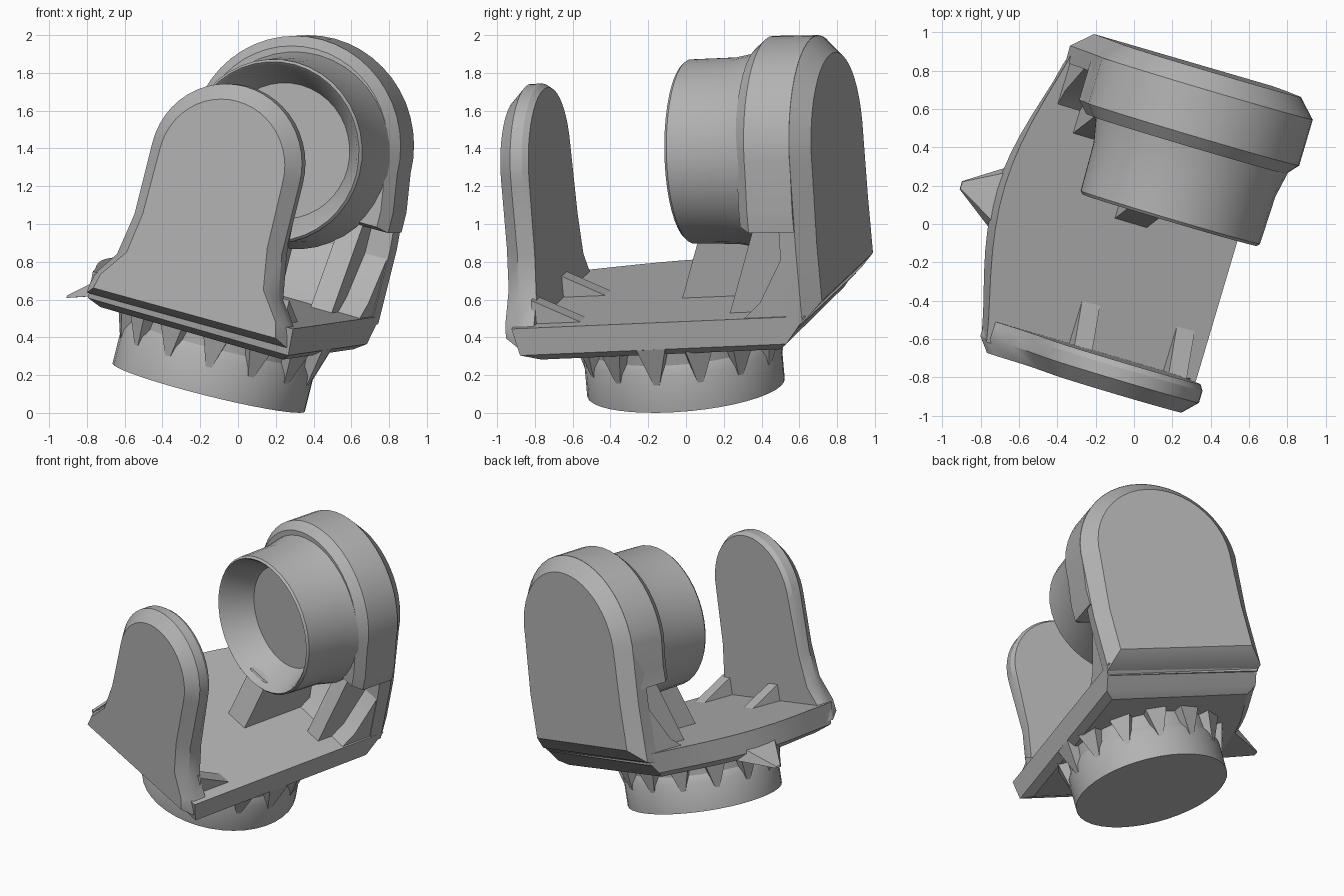
import bpy, bmesh
from math import sin, cos, pi
from mathutils import Vector, Matrix

cube = bpy.data.objects.get("Cube")
if cube:
    bpy.data.objects.remove(cube)

# Tilted frame of the bracket: u across, v front to back, w up the arms
W = Vector((0.25, -0.09, 1)).normalized()
U = Vector((0.96, -0.28, -0.265)).normalized()
V = W.cross(U)
FRAME = Matrix((U, V, W)).transposed().to_4x4()
FRAME.translation = (-0.155, 0, 0.135)

grey = bpy.data.materials.new("plain grey")
GREY = (0.45, 0.45, 0.45, 1)
grey.diffuse_color = GREY
grey.use_nodes = True
grey.node_tree.nodes["Principled BSDF"].inputs["Base Color"].default_value = GREY


def loft(name, rings):
    """Skin matching rings of points and cap both ends."""
    bm = bmesh.new()
    loops = [[bm.verts.new(p) for p in ring] for ring in rings]
    n = len(loops[0])
    for a, b in zip(loops, loops[1:]):
        for i in range(n):
            j = (i + 1) % n
            bm.faces.new((a[i], a[j], b[j], b[i]))
    bm.faces.new(loops[0])
    bm.faces.new(loops[-1])
    bmesh.ops.recalc_face_normals(bm, faces=bm.faces)
    bm.transform(FRAME)
    mesh = bpy.data.meshes.new(name)
    bm.to_mesh(mesh)
    bm.free()
    mesh.materials.append(grey)
    obj = bpy.data.objects.new(name, mesh)
    bpy.context.collection.objects.link(obj)
    bpy.context.view_layer.objects.active = obj
    obj.select_set(True)
    bpy.ops.object.shade_smooth_by_angle(angle=0.5)
    obj.select_set(False)


def arch(v, radius, centre, feet, shift=0.0):
    """Round-topped outline at depth v; feet are (half width, height), low to high."""
    right = [(x, v, z) for x, z in feet]
    top = [(shift + radius * cos(pi * i / 24), v, centre + radius * sin(pi * i / 24))
           for i in range(25)]
    left = [(-x, v, z) for x, z in reversed(feet)]
    return right + top + left


def circle(r, n=40):
    return [(r * cos(2 * pi * i / n), r * sin(2 * pi * i / n)) for i in range(n)]


def wedge(name, u, half, profile):
    """Extrude a (v, w) profile sideways around u."""
    loft(name, [[(u + s * half, v, w) for v, w in profile] for s in (-1, 1)])


# Round foot with a slight neck
loft("foot_disc", [[(x, y, w) for x, y in circle(r)]
                   for r, w in ((0.525, 0), (0.525, 0.2), (0.5, 0.25), (0.51, 0.38))])

# Teeth flaring from the foot to the floor plate
for k in range(14):
    a = 2 * pi * k / 14
    out, side = Vector((cos(a), sin(a), 0)), Vector((-sin(a), cos(a), 0))
    low, high = Vector((0, 0, 0.15)), Vector((0, 0, 0.36))
    loft("foot_tooth", [[out * 0.42 - side * s + high, out * 0.58 - side * s + high,
                         out * 0.525 - side * s * 0.2 + low] for s in (-0.08, 0.08)])


# Floor plate with a bulging side, rising slightly to the back and the bulge
def floor_outline(w, inset, front, back):
    n = 14
    edge = [(0.585 - inset, front), (0.575 - inset, back)]
    for i in range(n + 1):
        t = i / n
        edge.append((-0.56 + inset - 0.15 * sin(pi * t) ** 1.2, back + (front - back) * t))
    return [(u, v, w + 0.025 * v - 0.01 * u) for u, v in edge]


loft("floor_plate", [floor_outline(0.325, 0.05, -0.62, 0.7),
                     floor_outline(0.365, 0, -0.72, 0.75),
                     floor_outline(0.512, 0, -0.755, 0.87)])

# Thin front arm, flared at its foot, with a deep front bevel
feet = [(0.57, 0.38), (0.56, 0.48), (0.46, 0.62), (0.42, 0.85)]
inner_feet = [(0.52, 0.42), (0.5, 0.5), (0.39, 0.65), (0.355, 0.87)]
loft("front_arm", [arch(-0.81, 0.35, 1.23, inner_feet),
                   arch(-0.735, 0.42, 1.24, feet),
                   arch(-0.67, 0.42, 1.24, feet),
                   arch(-0.64, 0.4, 1.24, feet)])

# Back arm with a bevelled rear face
TOP, LEAN = 1.306, -0.03
loft("back_arm", [arch(0.76, 0.565, TOP, [(0.57, 0.46), (0.57, 0.9)], LEAN),
                  arch(0.85, 0.58, TOP, [(0.58, 0.49), (0.58, 0.9)], LEAN),
                  arch(0.945, 0.49, TOP, [(0.5, 0.59), (0.5, 0.9)], LEAN)])

# Thick head on the back arm, ending in a ledge
loft("back_arm_head", [arch(0.54, 0.53, TOP, [(0.53, 1.01), (0.53, 1.1)], LEAN),
                       arch(0.6, 0.582, TOP, [(0.582, 0.99), (0.582, 1.1)], LEAN),
                       arch(0.85, 0.582, TOP, [(0.582, 0.99), (0.582, 1.1)], LEAN)])

# Sloped fillet at the foot of the back arm
wedge("back_fillet", 0, 0.565, [(0.46, 0.46), (0.82, 0.46), (0.82, 0.86), (0.76, 0.84), (0.62, 0.6)])

# Hollow round boss facing the front arm, flaring into the head
loft("boss_cup", [[(x - 0.01, v, 1.288 + z) for x, z in circle(r)]
                  for r, v in ((0.36, 0.35), (0.46, 0.15), (0.475, 0.135),
                               (0.488, 0.15), (0.495, 0.41), (0.525, 0.56))])

# Ribs under the boss and head
wedge("boss_rib", 0, 0.09, [(0.04, 0.48), (0.6, 0.48), (0.6, 0.9), (0.18, 0.86)])
for side in (-1, 1):
    wedge("side_rib", side * 0.38, 0.06, [(0.4, 0.48), (0.8, 0.48), (0.8, 1.02), (0.6, 1.02)])

# Small ribs behind the front arm
for u in (-0.08, 0.45):
    wedge("front_rib", u, 0.05, [(-0.66, 0.47), (-0.36, 0.48), (-0.66, 0.62)])

# Blunt spur on the bulging side of the floor plate
tip = Vector((-0.9, -0.01, 0.25))
root = [Vector((-0.6, v, w)) for v, w in ((-0.24, 0.35), (0.2, 0.35), (0.18, 0.48), (-0.2, 0.48))]
loft("side_spur", [root, [tip.lerp(p, 0.1) for p in root]])
